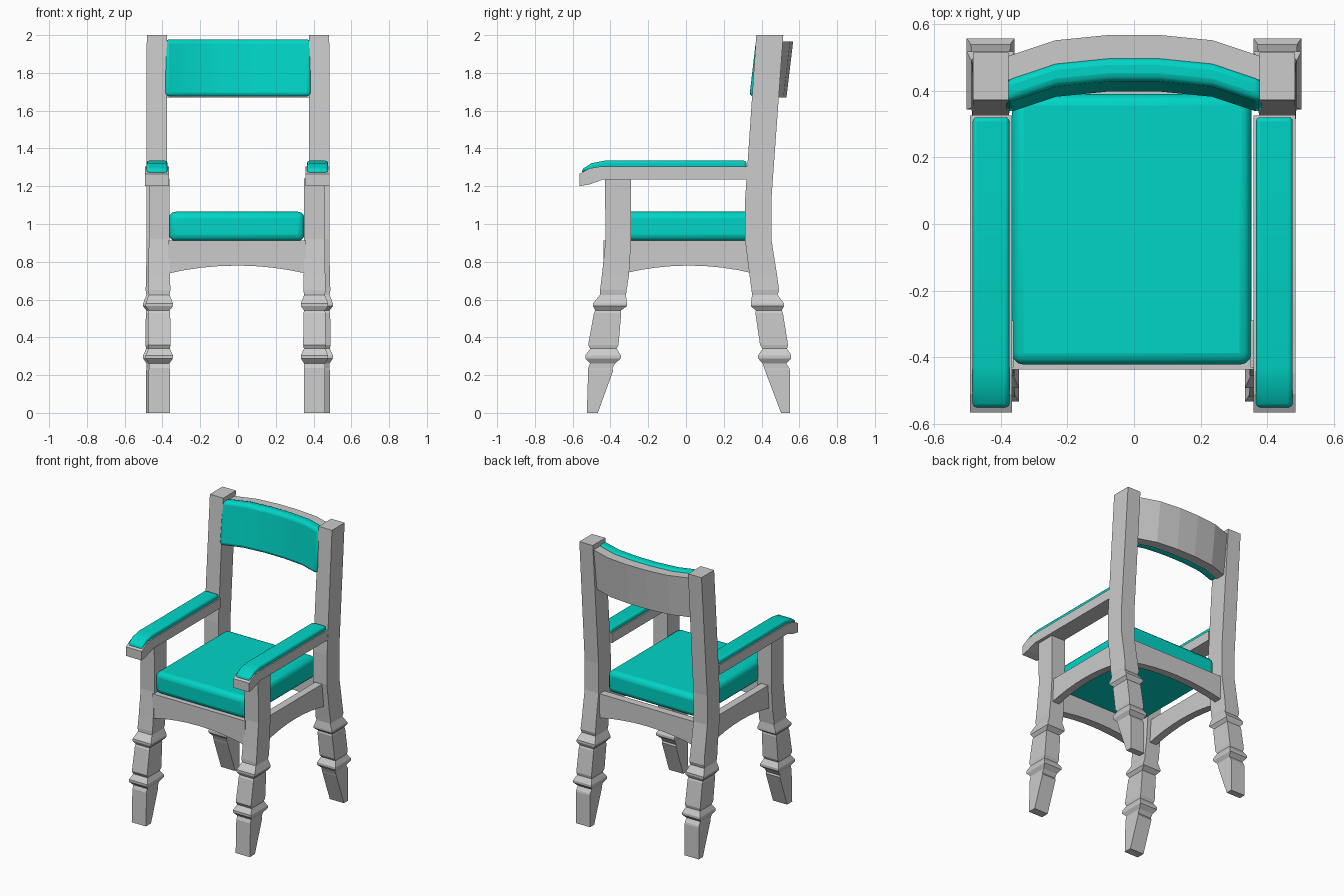
import bpy, bmesh

if "Cube" in bpy.data.objects:
    bpy.data.objects.remove(bpy.data.objects["Cube"])

teal = bpy.data.materials.new("teal_fabric")
teal.diffuse_color = (0.0, 0.66, 0.56, 1)
teal.use_nodes = True
teal.node_tree.nodes["Principled BSDF"].inputs["Base Color"].default_value = teal.diffuse_color


def loft(name, rings):
    """Skin a list of equal-length rings and cap both ends."""
    bm = bmesh.new()
    vs = [[bm.verts.new(p) for p in r] for r in rings]
    n = len(rings[0])
    for a, b in zip(vs, vs[1:]):
        for i in range(n):
            j = (i + 1) % n
            bm.faces.new((a[i], a[j], b[j], b[i]))
    bm.faces.new(vs[0])
    bm.faces.new(vs[-1])
    bmesh.ops.recalc_face_normals(bm, faces=bm.faces)
    me = bpy.data.meshes.new(name)
    bm.to_mesh(me)
    bm.free()
    ob = bpy.data.objects.new(name, me)
    bpy.context.collection.objects.link(ob)
    return ob


def cushion(ob, width, segments=3, angle=0.9):
    """Round the edges, shade smooth and colour."""
    mod = ob.modifiers.new("round", 'BEVEL')
    mod.width, mod.segments = width, segments
    mod.limit_method, mod.angle_limit = 'ANGLE', angle
    ob.data.materials.append(teal)
    bpy.ops.object.select_all(action='DESELECT')
    ob.select_set(True)
    bpy.context.view_layer.objects.active = ob
    bpy.ops.object.shade_smooth_by_angle(angle=0.8)


def post(name, cx, profile):
    """Square turned post from (z, y front, y back, half width) levels."""
    return loft(name, [[(cx - w, y0, z), (cx + w, y0, z), (cx + w, y1, z), (cx - w, y1, z)]
                       for z, y0, y1, w in profile])


def side_prism(name, prof, x0, x1):
    return loft(name, [[(x, y, z) for y, z in prof] for x in (x0, x1)])


def front_prism(name, prof, y0, y1):
    return loft(name, [[(x, y, z) for x, z in prof] for y in (y0, y1)])


def arch(a, b, top=0.912, low=0.738, rise=0.042, n=8):
    """Rail outline with an arched underside."""
    pts = [(b, top), (a, top)]
    for i in range(n + 1):
        t = i / n
        pts.append((a + (b - a) * t, low + rise * (1 - (2 * t - 1) ** 2)))
    return pts


front_leg = [
    (0, -.525, -.467, .056), (.225, -.518, -.385, .056), (.237, -.518, -.39, .055),
    (.262, -.508, -.375, .055), (.288, -.533, -.345, .072), (.305, -.533, -.345, .072),
    (.34, -.507, -.367, .056), (.36, -.518, -.357, .06), (.53, -.487, -.343, .058),
    (.542, -.48, -.345, .055), (.565, -.492, -.313, .072), (.58, -.492, -.313, .072),
    (.625, -.455, -.318, .055), (.65, -.455, -.314, .059), (.73, -.445, -.302, .057),
    (.92, -.425, -.29, .055), (1.24, -.43, -.29, .055)]
back_leg = [
    (0, .503, .55, .056), (.225, .418, .55, .056), (.237, .415, .547, .055),
    (.262, .405, .53, .055), (.288, .382, .557, .072), (.305, .382, .557, .072),
    (.34, .405, .535, .056), (.36, .392, .54, .06), (.53, .367, .513, .058),
    (.542, .37, .507, .055), (.565, .343, .518, .072), (.58, .343, .518, .072),
    (.625, .35, .485, .055), (.65, .347, .493, .059), (.73, .336, .482, .056),
    (.92, .312, .452, .055), (1.13, .313, .452, .055), (2.0, .372, .515, .053)]
arm = [(.325, 1.235), (.325, 1.305), (-.45, 1.305), (-.51, 1.295), (-.565, 1.265),
       (-.565, 1.2), (-.51, 1.21), (-.44, 1.235)]
arm_pad = [(.32, 1.295), (.32, 1.335), (-.43, 1.335), (-.5, 1.322), (-.55, 1.29),
           (-.55, 1.265), (-.5, 1.285), (-.44, 1.295)]

# Posts, arms and side rails on both sides
for s, side in ((-1, "left"), (1, "right")):
    post("front_leg_" + side, s * .411 - .006, front_leg)
    post("back_post_" + side, s * .43, back_leg)
    c = s * .425 - .004
    side_prism("armrest_" + side, arm, c - .063, c + .063)
    cushion(side_prism("arm_pad_" + side, arm_pad, c - .055, c + .055), .018)
    side_prism("side_rail_" + side, arch(-.33, .36), s * .39, s * .445)

# Front and back rails
front_prism("front_rail", arch(-.37, .36), -.436, -.375)
front_prism("back_rail", arch(-.385, .385), .385, .44)

# Seat cushion
seat = front_prism("seat_cushion", [(-.366, .91), (.352, .91), (.352, 1.065), (-.366, 1.065)],
                   -.422, .39)
cushion(seat, .035)

# Curved backrest: five flat segments, leaning backwards
curve = [(-.385, -.066), (-.235, -.016), (-.075, 0), (.075, 0), (.235, -.016), (.385, -.066)]


def back_panel(name, z0, z1, f, b):
    lean = .035
    return loft(name, [[(x, f + d, z0), (x, b + d, z0), (x, b + d + lean, z1), (x, f + d + lean, z1)]
                       for x, d in curve])


back_panel("backrest_board", 1.67, 1.965, .46, .532)
cushion(back_panel("backrest_cushion", 1.675, 1.978, .395, .465), .022)
